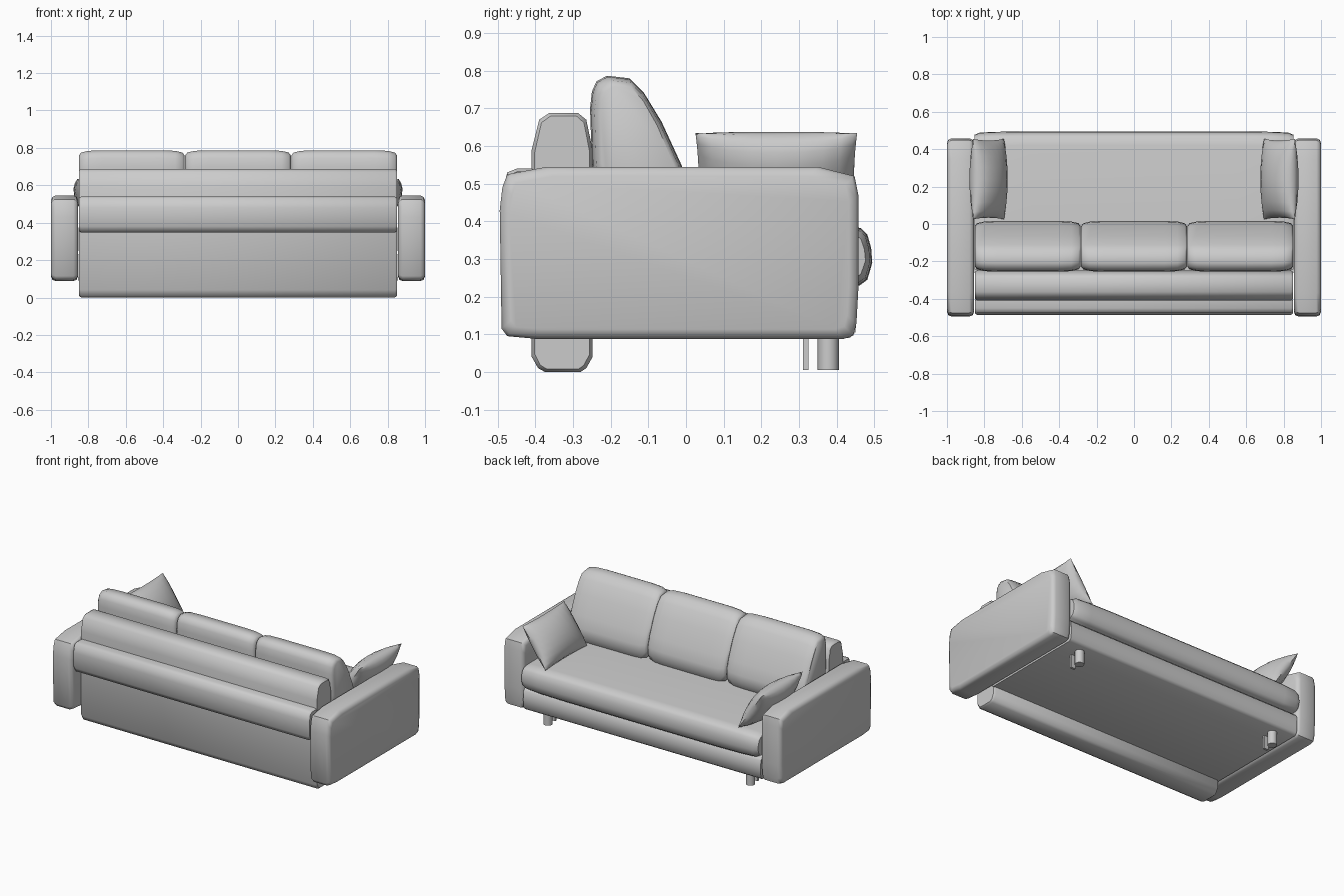
import bpy, bmesh, math
from mathutils import Vector

if "Cube" in bpy.data.objects:
    bpy.data.objects.remove(bpy.data.objects["Cube"])


def finish(name, bm, angle=50):
    bmesh.ops.recalc_face_normals(bm, faces=bm.faces[:])
    me = bpy.data.meshes.new(name)
    bm.to_mesh(me)
    bm.free()
    ob = bpy.data.objects.new(name, me)
    bpy.context.collection.objects.link(ob)
    bpy.ops.object.select_all(action='DESELECT')
    ob.select_set(True)
    bpy.context.view_layer.objects.active = ob
    bpy.ops.object.shade_smooth_by_angle(angle=math.radians(angle))
    return ob


def padded(name, profile, x0, x1, ends):
    """Loft a (y, z) profile along x; ends = [(distance from end, inset)]."""
    ys, zs = [p[0] for p in profile], [p[1] for p in profile]
    cy, cz = (min(ys) + max(ys)) / 2, (min(zs) + max(zs)) / 2
    hy, hz = max(ys) - cy, max(zs) - cz
    stations = [(x0 + d, i) for d, i in ends] + [(x1 - d, i) for d, i in reversed(ends)]
    bm = bmesh.new()
    rings = []
    for x, inset in stations:
        fy, fz = 1 - inset / hy, 1 - inset / hz
        rings.append([bm.verts.new((x, cy + (y - cy) * fy, cz + (z - cz) * fz))
                      for y, z in profile])
    n = len(profile)
    for a, b in zip(rings, rings[1:]):
        for i in range(n):
            j = (i + 1) % n
            bm.faces.new((a[i], a[j], b[j], b[i]))
    bm.faces.new(rings[0])
    bm.faces.new(rings[-1])
    return finish(name, bm)


def throw_pillow(name, side):
    """Pinched pillow leaning on an arm."""
    bm = bmesh.new()
    low, high = Vector((0.695, 0, 0.39)), Vector((0.86, 0, 0.635))
    mid, up = (low + high) / 2, (high - low) / 2
    normal = Vector((-up.z, 0, up.x)).normalized()
    n = 10
    for face in (1, -1):
        grid = []
        for i in range(n + 1):
            row = []
            for j in range(n + 1):
                u = -math.cos(math.pi * i / n)
                v = -math.cos(math.pi * j / n)
                w = 0.078 * math.sqrt(max(0, (1 - u * u) * (1 - v * v)))
                p = mid + up * v * (1 - 0.04 * (1 - u * u)) + normal * w * face
                p.y = 0.24 + 0.215 * u * (1 - 0.04 * (1 - v * v))
                row.append(bm.verts.new((p.x * side, p.y, p.z)))
            grid.append(row)
        for i in range(n):
            for j in range(n):
                bm.faces.new((grid[i][j], grid[i + 1][j], grid[i + 1][j + 1], grid[i][j + 1]))
    bmesh.ops.remove_doubles(bm, verts=bm.verts[:], dist=0.0005)
    return finish(name, bm)


ROUND = [(0, 0.025), (0.008, 0.007), (0.025, 0)]

# tall back panel reaching the floor
padded("back_panel", [(-.41, .04), (-.393, .01), (-.375, 0), (-.28, 0), (-.265, .01),
                      (-.248, .04), (-.248, .59), (-.265, .67), (-.287, .688),
                      (-.363, .688), (-.39, .67), (-.41, .59)],
       -.85, .85, [(0, 0.008), (0.012, 0)])

# padded roll behind the back panel
padded("rear_roll", [(-.485, .38), (-.468, .352), (-.44, .347), (-.40, .347), (-.40, .54),
                     (-.45, .54), (-.475, .53), (-.487, .48)],
       -.85, .85, [(0, 0.008), (0.012, 0)])

# base frame with front rail
padded("base", [(-.26, .09), (.435, .09), (.45, .105), (.455, .16), (.45, .215), (.435, .23),
                (-.26, .23)], -.855, .855, [(0, 0)])

# seat cushion
padded("seat", [(-.26, .23), (.462, .23), (.482, .245), (.495, .29), (.492, .33), (.482, .365),
                (.465, .382), (.42, .39), (-.26, .392)],
       -.853, .853, [(0, 0.018), (0.03, 0.006), (0.12, 0.002), (0.3, 0)])

# back cushions
cushion = [(-.25, .55), (-.255, .70), (-.25, .745), (-.238, .772), (-.21, .787), (-.15, .78),
           (-.112, .742), (-.065, .665), (-.012, .55), (.012, .48), (.016, .43),
           (-.005, .39), (-.22, .385)]
for i, label in enumerate(("left", "middle", "right")):
    cx = (i - 1) * 0.568
    padded(label + "_back_cushion", cushion, cx - .283, cx + .283,
           [(0, 0.028), (0.012, 0.012), (0.05, 0.003), (0.12, 0)])

# arms, throw pillows and front legs on both sides
arm = [(-.49, .115), (-.475, .095), (-.40, .088), (.42, .088), (.445, .097), (.453, .13),
       (.458, .22), (.458, .47), (.448, .52), (.35, .545), (-.37, .545), (-.475, .525),
       (-.488, .49), (-.495, .43)]
for side, label in ((-1, "left"), (1, "right")):
    a, b = sorted((side * .855, side * 1.0))
    padded(label + "_arm", arm, a, b, ROUND)
    throw_pillow(label + "_throw_pillow", side)

    bpy.ops.mesh.primitive_cylinder_add(vertices=16, radius=.028, depth=.095,
                                        location=(side * .73, .378, .0525))
    bpy.context.object.name = label + "_front_leg"
    bpy.ops.object.shade_smooth_by_angle(angle=math.radians(40))

    bpy.ops.mesh.primitive_cube_add(size=1, location=(side * .73, .318, .0525))
    bpy.context.object.name = label + "_leg_bracket"
    bpy.context.object.scale = (.03, .015, .095)
